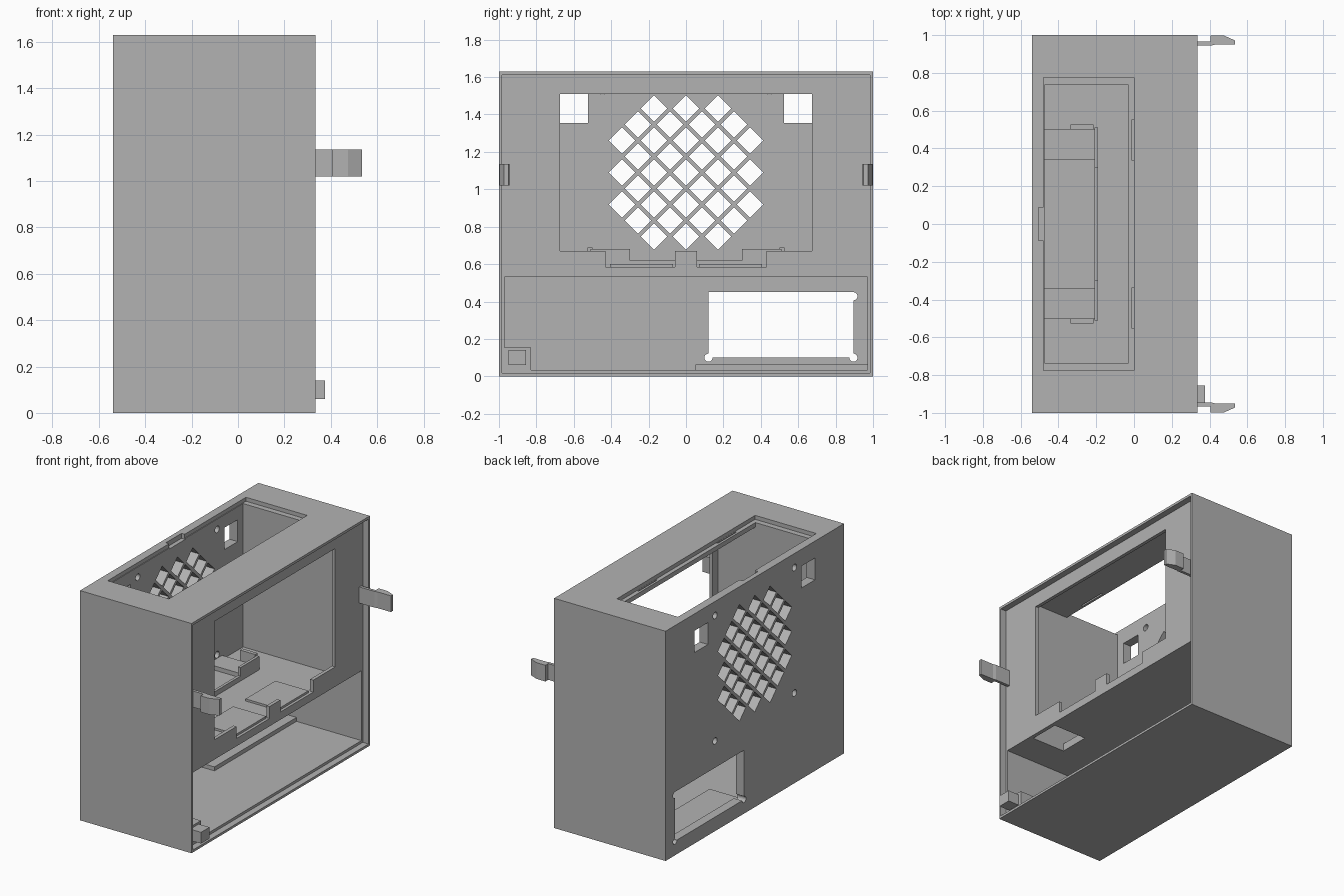
import bpy, bmesh, math
from mathutils import Vector

if "Cube" in bpy.data.objects:
    bpy.data.objects.remove(bpy.data.objects["Cube"])

grey = bpy.data.materials.new("matte_grey")
grey.diffuse_color = (0.448, 0.448, 0.448, 1)
grey.use_nodes = True
grey.node_tree.nodes["Principled BSDF"].inputs["Base Color"].default_value = grey.diffuse_color


def add_prism(bm, pts, lo, hi, axis):
    """Extrude a 2D outline along x (outline in y, z) or z (outline in x, y)."""
    def place(p, h):
        return Vector((h, p[0], p[1])) if axis == 'x' else Vector((p[0], p[1], h))
    a = [bm.verts.new(place(p, lo)) for p in pts]
    b = [bm.verts.new(place(p, hi)) for p in pts]
    n = len(pts)
    bm.faces.new(a)
    bm.faces.new(b[::-1])
    for i in range(n):
        bm.faces.new((a[i], b[i], b[(i + 1) % n], a[(i + 1) % n]))


def rect(a0, a1, b0, b1):
    return [(a0, b0), (a1, b0), (a1, b1), (a0, b1)]


def circle(cy, cz, r, n=16):
    return [(cy + r * math.cos(2 * math.pi * i / n),
             cz + r * math.sin(2 * math.pi * i / n)) for i in range(n)]


def make(name, prisms):
    bm = bmesh.new()
    for p in prisms:
        add_prism(bm, *p)
    bmesh.ops.recalc_face_normals(bm, faces=bm.faces)
    me = bpy.data.meshes.new(name)
    bm.to_mesh(me)
    bm.free()
    me.materials.append(grey)
    ob = bpy.data.objects.new(name, me)
    bpy.context.collection.objects.link(ob)
    return ob


def box(x0, x1, y0, y1, z0, z1):
    return (rect(x0, x1, y0, y1), z0, z1, 'z')


def cut(target, prisms):
    cutter = make("cutter", prisms)
    cutter.hide_render = True
    mod = target.modifiers.new("cut", 'BOOLEAN')
    mod.operation = 'DIFFERENCE'
    mod.solver = 'EXACT'
    mod.object = cutter
    bpy.context.view_layer.objects.active = target
    bpy.ops.object.modifier_apply(modifier=mod.name)
    bpy.data.objects.remove(cutter)


BACK = -0.475      # inner face of the back wall
PANEL = 0.29       # recessed panel face
FLOOR = 0.585      # upper bay floor

# Case body with recessed side and two bays
case = make("case", [box(-0.54, 0.335, -1, 1, 0, 1.63)])
cut(case, [box(PANEL, 0.4, -0.985, 0.985, 0.017, 1.612)])
cut(case, [box(BACK, 0.32, -0.97, 0.97, 0.035, 0.53)])
cut(case, [box(BACK, 0.265, -0.735, 0.735, FLOOR, 1.57)])

# Side opening with two lowered notches
half = [(0.06, 0.67), (0.06, FLOOR), (0.43, FLOOR), (0.43, 0.67), (0.675, 0.67), (0.675, 1.51)]
outline = half + [(-y, z) for y, z in reversed(half)]
cut(case, [(outline, 0.2, 0.4, 'x')])

# Top opening with ledge, latch notch and clip slots
cut(case, [box(BACK, -0.03, -0.735, 0.735, 1.5, 1.7)])
cut(case, [box(-0.48, 0.0, -0.775, 0.775, 1.602, 1.7)])
cut(case, [box(-0.505, -0.46, -0.087, 0.087, 1.595, 1.7)])
cut(case, [box(-0.013, -0.001, s * 0.445 - 0.105, s * 0.445 + 0.105, 1.5, 1.65) for s in (-1, 1)])

# Cable hole between the bays
cut(case, [box(0.0, 0.262, -0.733, -0.51, 0.45, 0.65)])

# Back wall: diamond grille, square windows and screw holes
holes = []
step, r = 0.0857, 0.071
for i in range(-4, 5):
    for j in range(-4, 5):
        if (i + j) % 2 == 0 and abs(i) + abs(j) <= 6:
            y, z = i * step, 1.09 + j * step
            holes.append(([(y - r, z), (y, z - r), (y + r, z), (y, z + r)], -0.6, -0.44, 'x'))
for s in (-1, 1):
    holes.append((rect(s * 0.6 - 0.075, s * 0.6 + 0.075, 1.355, 1.51), -0.6, -0.44, 'x'))
    for z in (0.64, 1.53):
        holes.append((circle(s * 0.445, z, 0.024), -0.6, -0.44, 'x'))
cut(case, holes)

# Power unit opening with rounded corner reliefs
cut(case, [(rect(0.12, 0.895, 0.1, 0.45), -0.6, -0.44, 'x')])
cut(case, [(circle(y, z, 0.022), -0.6, -0.44, 'x')
           for y, z in ((0.12, 0.1), (0.895, 0.1), (0.895, 0.428))])

# Raised pad in the lower bay
make("power_unit_pad", [box(BACK, -0.22, 0.05, 0.97, 0.03, 0.063)])

# Corner block with locating peg
make("corner_block", [box(0.17, PANEL, -0.975, -0.83, 0.03, 0.155)])
make("locating_peg", [box(PANEL - 0.01, 0.375, -0.95, -0.855, 0.06, 0.14)])

# Upper bay floor pads and the tray at the back
for s, side in ((-1, "near"), (1, "far")):
    def mirrored(x0, x1, y0, y1, z0, z1):
        return box(x0, x1, min(s * y0, s * y1), max(s * y0, s * y1), z0, z1)
    make(side + "_floor_pad", [mirrored(0.01, 0.27, 0.07, 0.405, FLOOR - 0.005, 0.6)])
    make(side + "_tray_block", [mirrored(BACK, -0.21, 0.34, 0.5, FLOOR - 0.005, 0.615)])
    make(side + "_tray_lip", [mirrored(-0.21, -0.19, 0.3, 0.51, FLOOR - 0.005, 0.68)])
    make(side + "_tray_ear", [mirrored(-0.335, -0.215, 0.5, 0.527, FLOOR - 0.005, 0.69)])

    # Snap clip on the panel edge
    profile = [(0.28, 0.945), (0.41, 0.945), (0.43, 0.95), (0.535, 0.95), (0.535, 0.972),
               (0.475, 0.998), (0.405, 0.998), (0.405, 0.966), (0.28, 0.966)]
    make(side + "_snap_clip", [([(x, s * y) for x, y in profile], 1.02, 1.135, 'z')])

make("tray_front_lip", [box(-0.21, -0.19, -0.3, 0.3, FLOOR - 0.005, 0.62)])
